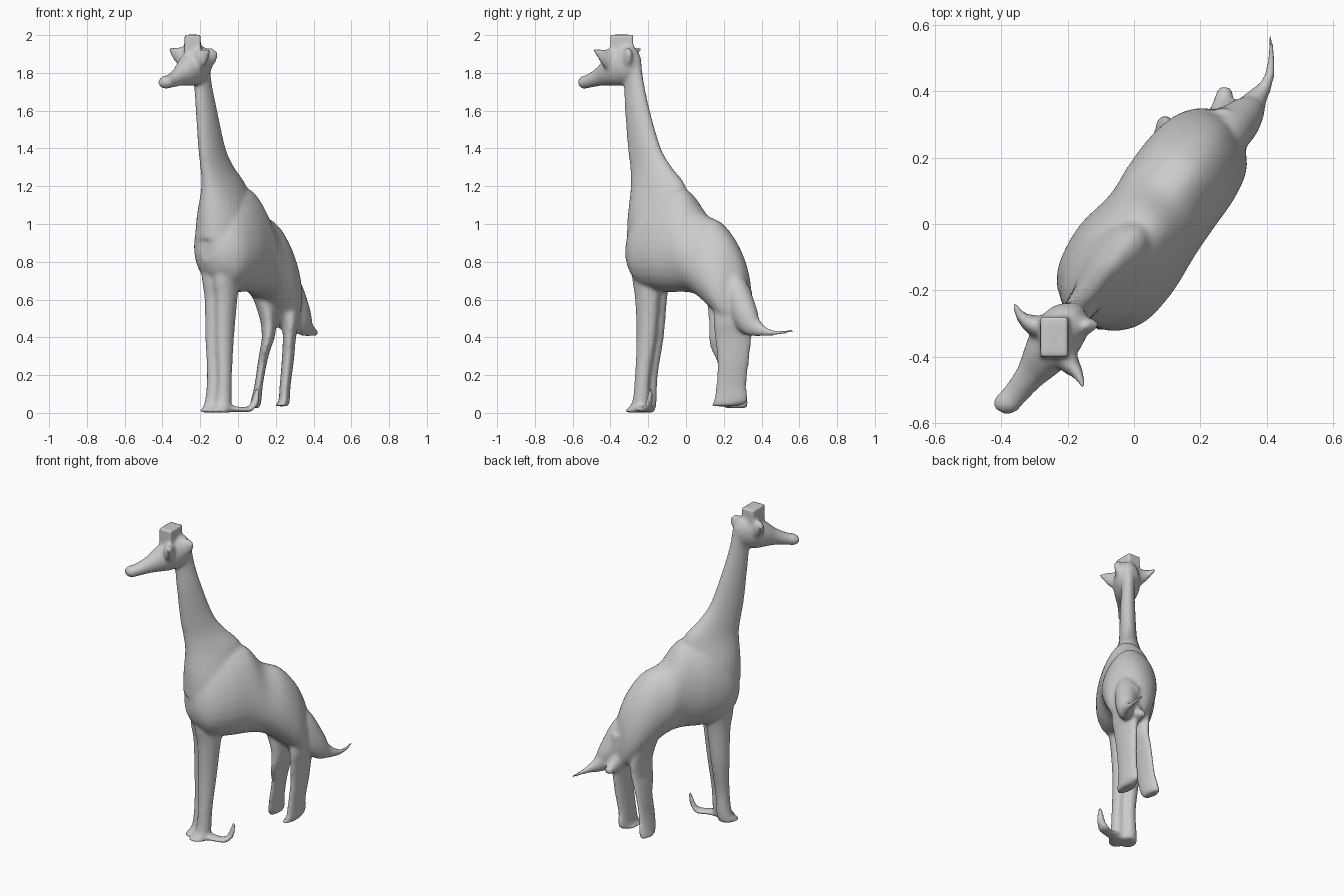
import bpy, bmesh, math
from mathutils import Vector

D = Vector((0.59, 0.81, 0)).normalized()    # nose-to-tail axis
W = Vector((D.y, -D.x, 0))                  # sideways axis
X, Y, Z = Vector((1, 0, 0)), Vector((0, 1, 0)), Vector((0, 0, 1))
parts = []


def catmull(rows, sub=4):
    """Smoothly resample station rows."""
    out = []
    for i in range(len(rows) - 1):
        p = [rows[max(0, min(len(rows) - 1, i + k))] for k in (-1, 0, 1, 2)]
        for s in range(sub):
            t = s / sub
            out.append([0.5 * (2 * b + (c - a) * t + (2 * a - 5 * b + 4 * c - d) * t * t
                               + (3 * b - a - 3 * c + d) * t ** 3) for a, b, c, d in zip(*p)])
    out.append(list(rows[-1]))
    return out


def loft(name, rows, axes=None, n=24, taper=(0, 0)):
    """Elliptical rings through rows of (x, y, z, half_a, half_b).
    taper narrows the top of the (+a, -a) side."""
    rows = catmull(rows)
    bm = bmesh.new()
    rings = []
    for i, r in enumerate(rows):
        c = Vector(r[:3])
        if axes:
            a, b = axes
        else:
            t = Vector(rows[min(i + 1, len(rows) - 1)][:3]) - Vector(rows[max(i - 1, 0)][:3])
            t.normalize()
            a = t.cross(Z if abs(t.z) < 0.8 else D).normalized()
            b = t.cross(a).normalized()
        ra, rb = max(r[3], 0.004), max(r[4], 0.004)
        ring = []
        for k in range(n):
            co, si = math.cos(k * math.tau / n), math.sin(k * math.tau / n)
            tp = taper[0] if co > 0 else taper[1]
            ring.append(bm.verts.new(c + a * ra * co * (1 - tp * si) + b * rb * si))
        rings.append(ring)
    for p, q in zip(rings, rings[1:]):
        for k in range(n):
            bm.faces.new((p[k], p[(k + 1) % n], q[(k + 1) % n], q[k]))
    bm.faces.new(rings[0][::-1])
    bm.faces.new(rings[-1])
    bmesh.ops.recalc_face_normals(bm, faces=bm.faces)
    me = bpy.data.meshes.new(name)
    bm.to_mesh(me)
    bm.free()
    ob = bpy.data.objects.new(name, me)
    bpy.context.collection.objects.link(ob)
    parts.append(ob)
    return ob


# Torso: position along the axis, sideways centre, bottom, top, half width
torso = [(-.325, .03, .80, .98, .05), (-.29, .035, .73, 1.04, .11), (-.22, .04, .66, 1.14, .155),
         (-.10, .04, .64, 1.20, .17), (.03, .045, .64, 1.18, .155), (.13, .04, .62, 1.06, .157),
         (.24, .04, .54, 1.01, .155), (.33, .04, .46, .91, .135), (.39, .035, .44, .79, .09),
         (.42, .04, .45, .66, .05)]
loft("torso", [((D * t + W * s).x, (D * t + W * s).y, (lo + hi) / 2, h, (hi - lo) / 2)
               for t, s, lo, hi, h in torso], (W, Z), 32, (0.25, 0.05))

# Neck, horizontal rings
loft("neck", [(-.06, -.13, .92, .20, .15), (-.068, -.14, 1.05, .187, .125), (-.075, -.147, 1.2, .17, .08),
              (-.11, -.185, 1.3, .13, .058), (-.138, -.22, 1.4, .102, .05), (-.167, -.257, 1.6, .075, .044),
              (-.188, -.278, 1.76, .06, .038), (-.2, -.295, 1.88, .06, .05)], (D, W))

# Head and muzzle, vertical rings
loft("head", [(-.168, -.255, 1.85, .03, .05), (-.19, -.285, 1.85, .065, .09), (-.235, -.345, 1.832, .078, .1),
              (-.275, -.405, 1.812, .065, .08), (-.315, -.46, 1.782, .045, .052),
              (-.36, -.515, 1.757, .038, .037), (-.388, -.545, 1.75, .038, .034),
              (-.408, -.562, 1.75, .018, .018)], (W, Z))

# Ears and the lobes behind them
loft("left_ear", [(-.24, -.32, 1.86, .04, .07), (-.3, -.305, 1.89, .032, .05),
                  (-.34, -.278, 1.91, .016, .028), (-.362, -.235, 1.93, .007, .007)])
loft("right_ear", [(-.22, -.37, 1.86, .04, .07), (-.195, -.42, 1.88, .032, .05),
                   (-.17, -.45, 1.90, .018, .03), (-.152, -.492, 1.925, .007, .007)])
loft("ear_lobe", [(-.21, -.32, 1.86, .035, .06), (-.16, -.31, 1.88, .03, .052), (-.124, -.302, 1.92, .014, .026)])

# Front legs, side by side
front = [(-.085, -.18, .85, .1, .09), (-.09, -.185, .7, .085, .065), (-.09, -.185, .6, .07, .053),
         (-.097, -.19, .4, .056, .044), (-.098, -.21, .2, .043, .036), (-.105, -.22, .06, .046, .042),
         (-.118, -.243, .012, .062, .05), (-.118, -.245, .002, .06, .048)]
for name, s in (("left_front_leg", -.034), ("right_front_leg", .034)):
    loft(name, [(x + W.x * s, y + W.y * s, z, a, b) for x, y, z, a, b in front], (D, W))

# Upturned flap beside the front feet
loft("foot_flap", [(-.07, -.24, .025, .04, .02), (.01, -.225, .018, .035, .014), (.06, -.205, .02, .035, .015),
                   (.088, -.195, .055, .026, .015), (.102, -.185, .13, .01, .009)])

# Hind legs, blade shaped: narrow in x, deep in y
loft("left_hind_leg", [(.13, .2, .66, .07, .1), (.16, .22, .5, .045, .1), (.16, .22, .4, .034, .1),
                       (.145, .225, .34, .028, .095), (.128, .24, .26, .024, .075), (.11, .24, .15, .022, .075),
                       (.095, .255, .06, .028, .075), (.085, .265, .025, .028, .06)], (X, Y))
loft("right_hind_leg", [(.265, .25, .66, .06, .1), (.278, .25, .5, .048, .105), (.272, .25, .4, .035, .098),
                        (.264, .25, .28, .032, .085), (.25, .24, .15, .029, .08),
                        (.243, .235, .06, .03, .09), (.225, .2, .035, .04, .07)], (X, Y))

# Tail sweeping off the rump, and the small nub beside it
loft("tail", [(.2, .2, .78, .05, .05), (.27, .26, .67, .065, .065), (.31, .3, .55, .065, .075),
              (.342, .335, .475, .05, .066), (.37, .38, .445, .032, .042), (.395, .415, .432, .02, .026),
              (.412, .47, .424, .014, .014), (.409, .57, .435, .008, .008)])
loft("rump_nub", [(.25, .29, .5, .045, .07), (.265, .35, .46, .032, .045), (.277, .41, .44, .024, .018)])

# Square horn block
bpy.ops.mesh.primitive_cube_add(size=1, location=(-.24, -.34, 1.942))
horn = bpy.context.object
horn.name = "horn_block"
horn.scale = (.085, .12, .12)
parts.append(horn)

# Fuse everything into one smooth skin
bpy.ops.object.select_all(action='DESELECT')
for ob in parts:
    ob.select_set(True)
body = parts[0]
bpy.context.view_layer.objects.active = body
bpy.ops.object.join()
body.name = "giraffe_body"
rm = body.modifiers.new("fuse", 'REMESH')
rm.mode = 'VOXEL'
rm.voxel_size = 0.01
rm.use_smooth_shade = True
sm = body.modifiers.new("soften", 'SMOOTH')
sm.factor = 0.5
sm.iterations = 8
bpy.ops.object.convert(target='MESH')
bpy.ops.object.shade_smooth()
